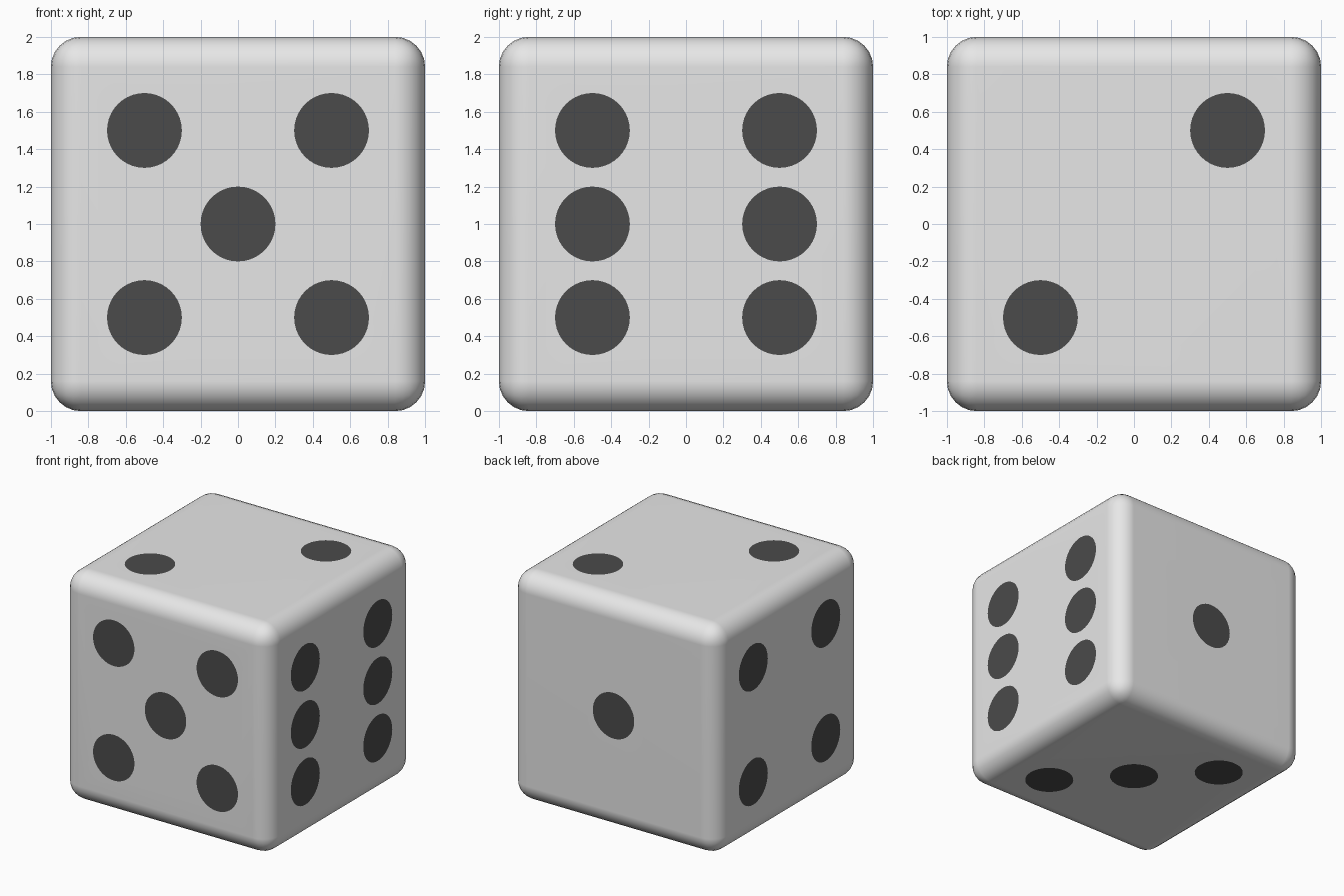
import bpy, bmesh, math
from mathutils import Vector, Matrix

if "Cube" in bpy.data.objects:
    bpy.data.objects.remove(bpy.data.objects["Cube"])

ROUND, PIP_R, PIP_SIDES, D = 0.16, 0.2, 40, 0.5
X, Y, Z = Vector((1, 0, 0)), Vector((0, 1, 0)), Vector((0, 0, 1))


def material(name, value):
    m = bpy.data.materials.new(name)
    m.diffuse_color = (value, value, value, 1)
    m.use_nodes = True
    m.node_tree.nodes["Principled BSDF"].inputs["Base Color"].default_value = m.diffuse_color
    return m


# Each side: outward normal, two in-plane axes, pip centres along them
corners = [(-D, -D), (D, -D), (-D, D), (D, D)]
sides = [
    (-Y, X, Z, corners + [(0, 0)]),              # front: five
    (X, Y, Z, corners + [(-D, 0), (D, 0)]),      # right: six
    (Z, X, Y, [(-D, -D), (D, D)]),               # top: two
    (Y, X, Z, [(0, 0)]),                         # back: one
    (-X, Y, Z, corners),                         # left: four
    (-Z, X, Y, [(D, -D), (0, 0), (-D, D)]),      # bottom: three
]

# Rounded cube body
bm = bmesh.new()
bmesh.ops.create_cube(bm, size=2)
bmesh.ops.bevel(bm, geom=bm.edges[:], offset=ROUND, segments=6,
                profile=0.5, affect='EDGES')

# Replace each flat side by one with flush round pips cut into it
for n, u, v, pips in sides:
    flat = max(bm.faces, key=lambda f: f.calc_center_median().dot(n) + f.calc_area())
    outline = list(flat.edges)
    bmesh.ops.delete(bm, geom=[flat], context='FACES_ONLY')
    rings = []
    for a, b in pips:
        ring = []
        for i in range(PIP_SIDES):
            t = 2 * math.pi * i / PIP_SIDES
            ring.append(bm.verts.new(n + u * (a + PIP_R * math.cos(t))
                                     + v * (b + PIP_R * math.sin(t))))
        outline += [bm.edges.new((ring[i - 1], ring[i])) for i in range(PIP_SIDES)]
        rings.append(ring)
    bmesh.ops.triangle_fill(bm, edges=outline, use_beauty=True, normal=n)
    for ring in rings:
        bm.faces.new(ring).material_index = 1

bmesh.ops.recalc_face_normals(bm, faces=bm.faces[:])
bmesh.ops.transform(bm, matrix=Matrix.Translation(Z), verts=bm.verts[:])
for f in bm.faces:
    f.smooth = True

mesh = bpy.data.meshes.new("die")
bm.to_mesh(mesh)
bm.free()
mesh.materials.append(material("light grey body", 0.8))
mesh.materials.append(material("dark grey pips", 0.07))
die = bpy.data.objects.new("die", mesh)
bpy.context.collection.objects.link(die)

# Keep the sides flat and the rounded edges smooth
die.modifiers.new("flat sides", 'WEIGHTED_NORMAL')
